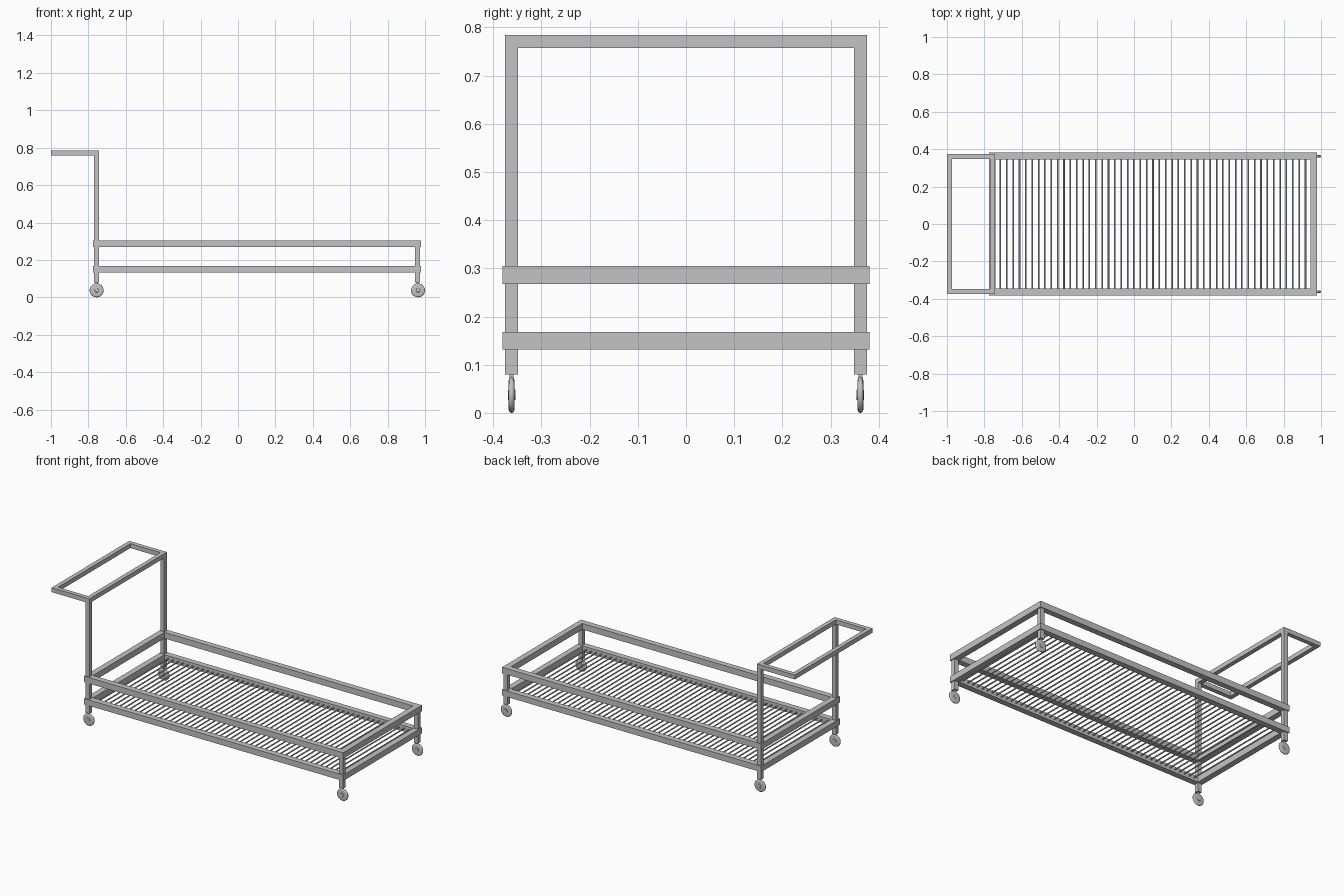
import bpy, bmesh, math

if "Cube" in bpy.data.objects:
    bpy.data.objects.remove(bpy.data.objects["Cube"])

steel = bpy.data.materials.new("grey_steel")
steel.diffuse_color = (0.55, 0.55, 0.55, 1)
steel.use_nodes = True
steel.node_tree.nodes["Principled BSDF"].inputs["Base Color"].default_value = steel.diffuse_color


def finish(name, bm, smooth=False):
    bmesh.ops.recalc_face_normals(bm, faces=bm.faces)
    me = bpy.data.meshes.new(name)
    bm.to_mesh(me)
    bm.free()
    me.materials.append(steel)
    ob = bpy.data.objects.new(name, me)
    bpy.context.collection.objects.link(ob)
    if smooth:
        bpy.ops.object.select_all(action='DESELECT')
        ob.select_set(True)
        bpy.context.view_layer.objects.active = ob
        bpy.ops.object.shade_smooth_by_angle(angle=math.radians(35))
    return ob


def box(name, x0, x1, y0, y1, z0, z1):
    bm = bmesh.new()
    bmesh.ops.create_cube(bm, size=1)
    for v in bm.verts:
        v.co = ((x0 + x1) / 2 + v.co.x * (x1 - x0),
                (y0 + y1) / 2 + v.co.y * (y1 - y0),
                (z0 + z1) / 2 + v.co.z * (z1 - z0))
    return finish(name, bm)


def frame(name, x0, x1, hy, t, z0, z1):
    """Mitred rectangular frame of square tube."""
    bm = bmesh.new()
    rings = []
    for sx, sy in ((-1, -1), (1, -1), (1, 1), (-1, 1)):
        ring = []
        for inset, z in ((0, z0), (t, z0), (t, z1), (0, z1)):
            x = (x0 + inset) if sx < 0 else (x1 - inset)
            ring.append(bm.verts.new((x, sy * (hy - inset), z)))
        rings.append(ring)
    for i in range(4):
        a, b = rings[i], rings[(i + 1) % 4]
        for j in range(4):
            k = (j + 1) % 4
            bm.faces.new((a[j], b[j], b[k], a[k]))
    return finish(name, bm)


def lathe_y(name, cx, cy, cz, profile, n=32):
    """Solid of revolution about the y axis; profile = (y offset, radius)."""
    bm = bmesh.new()
    rings = [[bm.verts.new((cx + r * math.cos(2 * math.pi * i / n), cy + y,
                            cz + r * math.sin(2 * math.pi * i / n)))
              for i in range(n)] for y, r in profile]
    for a, b in zip(rings, rings[1:]):
        for i in range(n):
            k = (i + 1) % n
            bm.faces.new((a[i], a[k], b[k], b[i]))
    bm.faces.new(rings[0])
    bm.faces.new(rings[-1])
    return finish(name, bm, True)


XB, XF, Y = -0.757, 0.960, 0.362   # post centre lines
H = 0.0132                         # half post width

# Upper and lower rail frames
frame("lower_rail", -0.776, 0.979, 0.381, 0.036, 0.132, 0.168)
frame("upper_rail", -0.776, 0.979, 0.381, 0.036, 0.268, 0.305)

# Push handle loop
frame("handle_loop", -1.0, XB + H, Y + H, 2 * H, 0.757, 0.784)

# Posts and casters
WHEEL = [(-0.0078, 0.006), (-0.0078, 0.010), (-0.0062, 0.011), (-0.0062, 0.030),
         (-0.0050, 0.0345), (-0.0025, 0.0368), (0, 0.0373)]
WHEEL += [(-y, r) for y, r in reversed(WHEEL[:-1])]
for side, s in (("left", 1), ("right", -1)):
    for end, x, top, wx in (("handle", XB, 0.757, -0.756), ("nose", XF, 0.27, 0.9625)):
        tag = end + "_" + side
        box("post_" + tag, x - H, x + H, s * Y - H, s * Y + H, 0.08, top)
        lathe_y("wheel_" + tag, wx, s * Y, 0.0373, WHEEL)
        box("stem_" + tag, x - 0.006, x + 0.006, s * Y - 0.004, s * Y + 0.004, 0.066, 0.085)

# Deck of thin cross rods
x0, x1, gaps = -0.748, 0.951, 50
for i in range(1, gaps):
    lathe_y("deck_rod_%02d" % i, x0 + (x1 - x0) * i / gaps, 0, 0.15,
            [(-0.36, 0.0042), (0.36, 0.0042)], 10)
